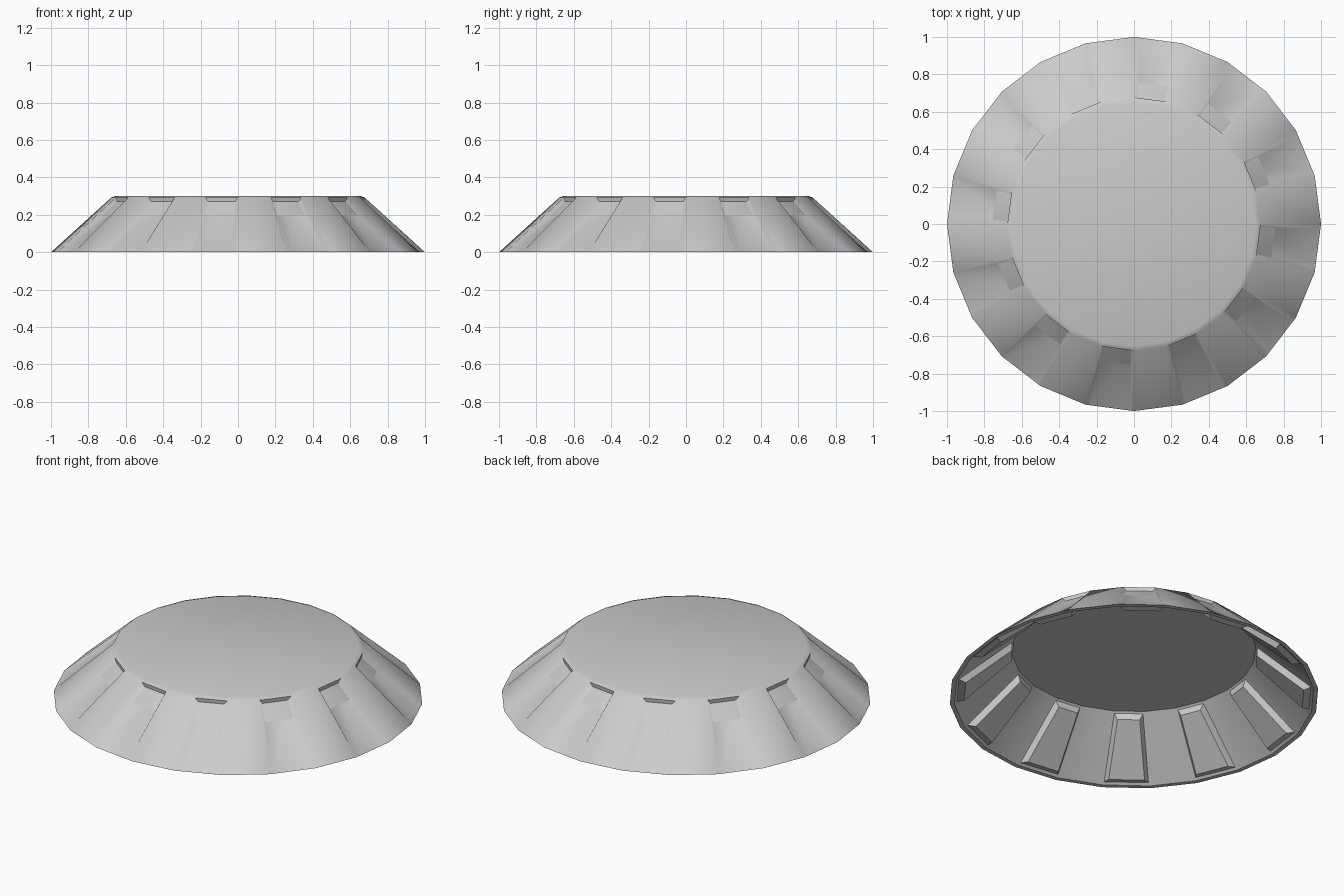
import bpy, bmesh, math
from mathutils import Vector

if "Cube" in bpy.data.objects:
    bpy.data.objects.remove(bpy.data.objects["Cube"])

N = 24
STEP = 2 * math.pi / N


def ring(bm, r, z):
    return [bm.verts.new((r * math.cos(i * STEP), r * math.sin(i * STEP), z)) for i in range(N)]


def facet_point(i, dist, side, z):
    """Point on facet i: distance out from the axis, sideways offset, height."""
    a = (i + 0.5) * STEP
    return Vector((dist * math.cos(a) - side * math.sin(a),
                   dist * math.sin(a) + side * math.cos(a), z))


def band(bm, lo, hi, faces=range(N)):
    for i in faces:
        j = (i + 1) % N
        bm.faces.new((lo[i], lo[j], hi[j], hi[i]))


def finish(name, bm, angle=None):
    me = bpy.data.meshes.new(name)
    bm.to_mesh(me)
    bm.free()
    ob = bpy.data.objects.new(name, me)
    bpy.context.collection.objects.link(ob)
    if angle:
        bpy.ops.object.select_all(action='DESELECT')
        ob.select_set(True)
        bpy.context.view_layer.objects.active = ob
        bpy.ops.object.shade_smooth_by_angle(angle=math.radians(angle))
    return ob


# dish shell: outer skin with tapering recesses on every other facet
bm = bmesh.new()
rim = ring(bm, 1.0, 0)
shoulder = ring(bm, 0.677, 0.293)
top = ring(bm, 0.652, 0.302)
band(bm, shoulder, top)
bm.faces.new(top)
band(bm, rim, shoulder, range(0, N, 2))
for i in range(1, N, 2):
    j = (i + 1) % N
    fl = bm.verts.new(facet_point(i, 0.668, -0.068, 0.264))
    fr = bm.verts.new(facet_point(i, 0.668, 0.068, 0.264))
    bl = bm.verts.new(facet_point(i, 0.9895, -0.105, 0.001))
    br = bm.verts.new(facet_point(i, 0.9895, 0.105, 0.001))
    bm.faces.new((bl, br, fr, fl))
    bm.faces.new((rim[i], bl, fl, shoulder[i]))
    bm.faces.new((br, rim[j], shoulder[j], fr))
    bm.faces.new((fl, fr, shoulder[j], shoulder[i]))
    bm.faces.new((rim[i], rim[j], br, bl))

# inner skin closing the shell from below
in_rim = ring(bm, 0.975, 0)
in_top = ring(bm, 0.66, 0.284)
band(bm, in_rim, rim)
band(bm, in_top, in_rim)
bm.faces.new(list(reversed(in_top)))
finish("dish_shell", bm, 40)

# tapered ribs on the underside, behind each recess
bm = bmesh.new()
for i in range(1, N, 2):
    def quad(d0, s0, z0, d1, s1, z1):
        return [bm.verts.new(facet_point(i, *p)) for p in
                ((d0, -s0, z0), (d0, s0, z0), (d1, s1, z1), (d1, -s1, z1))]
    base = quad(0.953, 0.12, 0.012, 0.665, 0.078, 0.275)
    crest = quad(0.915, 0.097, 0.005, 0.662, 0.06, 0.235)
    bm.faces.new(list(reversed(crest)))
    for k in range(4):
        m = (k + 1) % 4
        bm.faces.new((base[m], base[k], crest[k], crest[m]))
finish("underside_ribs", bm)
